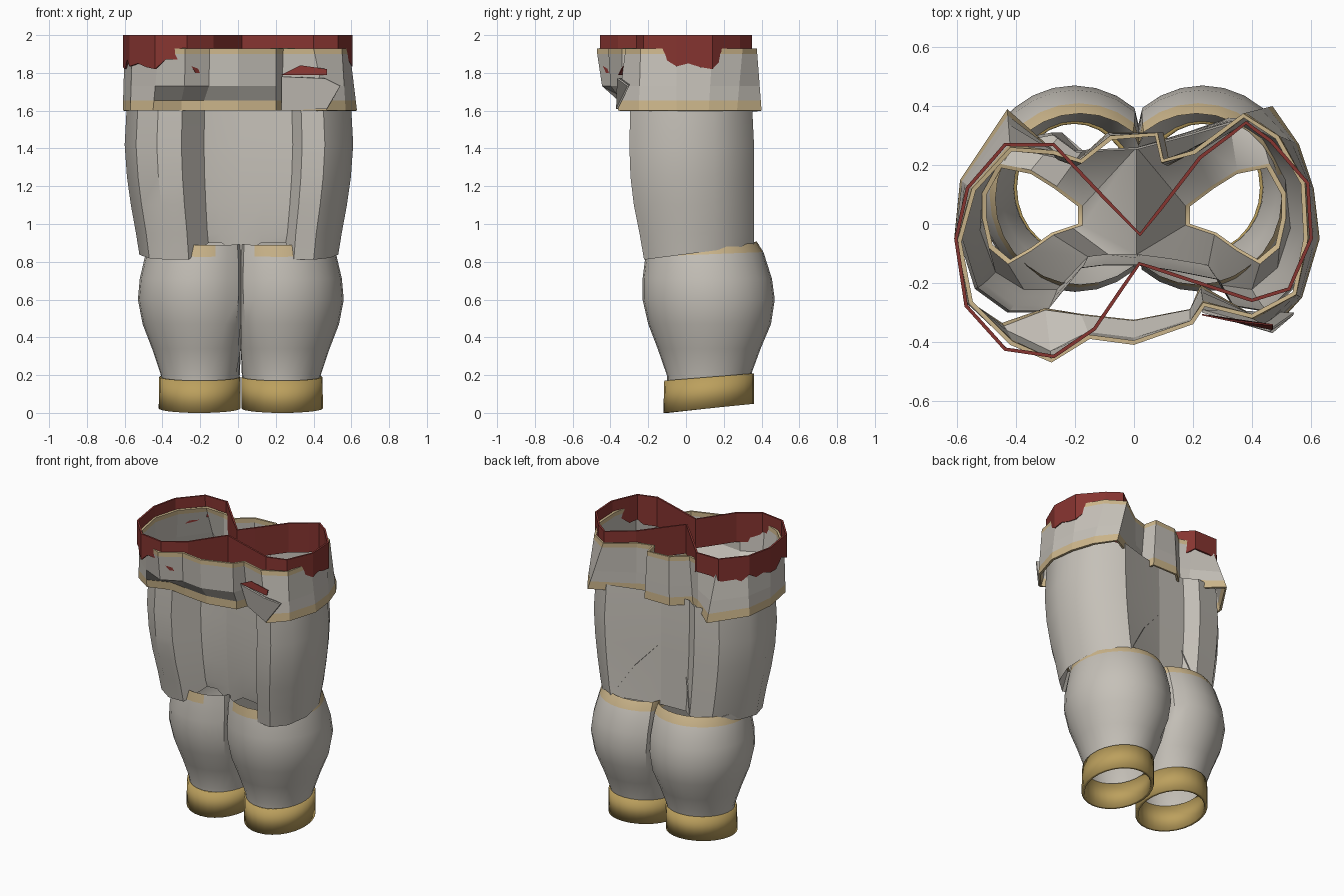
import bpy, math

cube = bpy.data.objects.get("Cube")
if cube:
    bpy.data.objects.remove(cube, do_unlink=True)


def material(name, rgb):
    m = bpy.data.materials.new(name)
    m.use_nodes = True
    m.diffuse_color = (*rgb, 1)
    m.node_tree.nodes["Principled BSDF"].inputs["Base Color"].default_value = (*rgb, 1)
    return m


CLOTH = material("grey_cloth", (.56, .53, .48))
TAN = material("tan_trim", (.61, .47, .26))
GOLD = material("gold_cuff", (.50, .35, .11))
RED = material("dark_red", (.24, .035, .03))


def loft(name, rows, mats, trim_rows=(), thick=0.0, smooth=True, closed=True,
         trim_here=lambda x, y: True):
    """Rings joined bottom to top; trim_rows take the second material."""
    n = len(rows[0])
    verts = [p for row in rows for p in row]
    faces, slots = [], []
    for r in range(len(rows) - 1):
        for i in range(n if closed else n - 1):
            j = (i + 1) % n
            faces.append((r * n + i, r * n + j, (r + 1) * n + j, (r + 1) * n + i))
            a, b = rows[r][i], rows[r][j]
            trim = r in trim_rows and trim_here((a[0] + b[0]) / 2, (a[1] + b[1]) / 2)
            slots.append(int(trim))
    return make(name, verts, faces, mats, slots, thick, smooth)


def make(name, verts, faces, mats, slots=None, thick=0.0, smooth=False):
    me = bpy.data.meshes.new(name)
    me.from_pydata(verts, [], faces)
    for m in mats:
        me.materials.append(m)
    if slots:
        me.polygons.foreach_set("material_index", slots)
    ob = bpy.data.objects.new(name, me)
    bpy.context.collection.objects.link(ob)
    if smooth:
        bpy.ops.object.select_all(action='DESELECT')
        ob.select_set(True)
        bpy.context.view_layer.objects.active = ob
        bpy.ops.object.shade_smooth_by_angle(angle=math.radians(35))
    if thick:
        mod = ob.modifiers.new("thickness", 'SOLIDIFY')
        mod.thickness = thick
        mod.offset = -1
    return ob


AXIS = .015


def oval(side, x0, x1, y0, y1, z, tilt=0.0, n=28):
    """Oval ring cut flat at the middle plane, mirrored by side, sloping along y."""
    ring = []
    for k in range(n):
        a = math.tau * k / n
        x = max(0, (x0 + x1) / 2 + (x1 - x0) / 2 * math.cos(a))
        y = (y0 + y1) / 2 + (y1 - y0) / 2 * math.sin(a)
        ring.append((AXIS + side * x, y, z + tilt * y))
    return ring if side > 0 else ring[::-1]


# Thigh outlines, from the inner front round the outside to the inner back
THIGH = {
    1: [(.01, -.14), (.14, -.16), (.29, -.19), (.34, -.28), (.46, -.3), (.56, -.2),
        (.61, -.02), (.59, .15), (.5, .29), (.37, .36), (.2, .31), (.01, .26)],
    -1: [(-.01, -.14), (.1, -.14), (.18, -.15), (.3, -.3), (.43, -.3), (.54, -.22),
         (.6, -.03), (.58, .13), (.45, .28), (.28, .31), (.2, .25), (-.01, .26)],
}
# height, sideways scale, front scale, back scale
THIGH_LEVELS = [(.95, .9, .82, 1.0), (1.1, .945, .92, 1.0), (1.25, .98, .98, 1.0),
                (1.42, 1.0, 1.0, 1.0), (1.64, .98, .98, .97)]
# Opening inside the thigh, point for point with the outlines
OPENING = [(.19, .0), (.22, -.01), (.28, -.03), (.35, -.08), (.42, -.12), (.48, -.07),
           (.5, .02), (.5, .1), (.45, .19), (.35, .17), (.27, .12), (.19, .06)]


def thigh_ring(side, sx, front, back, height):
    ring = []
    for i, (x, y) in enumerate(THIGH[side]):
        y *= front if y < 0 else back
        ring.append((side * x * sx, y, height(i, y)))
    return ring if side > 0 else ring[::-1]


def opening_ring(side, grow, z):
    ring = [(side * (.35 + (x - .35) * grow), .04 + (y - .04) * grow, z)
            for x, y in OPENING]
    return ring if side > 0 else ring[::-1]


def hem(i, y):
    return .9 if i in (1, 2) else .84 + .13 * y


def crotch(i, y):
    return {0: 1.3, 11: 1.3, 1: 1.12, 10: 1.12}.get(i, hem(i, y))


for side, word in ((1, "left"), (-1, "right")):
    # Ankle cuff
    loft(word + "_cuff", [oval(side, .003, .435, -.12, .36, .012, .1),
                          oval(side, .003, .432, -.115, .36, .18, .08)],
         [GOLD], thick=.02)

    # Calf with a trimmed top edge
    calf = [(.015, .415, -.1, .34, .13, .08), (.005, .425, -.1, .35, .2, .05),
            (-.04, .47, -.15, .395, .34, 0), (-.09, .52, -.2, .45, .47, 0),
            (-.11, .545, -.23, .47, .6, 0), (-.11, .535, -.23, .455, .71, 0),
            (-.1, .505, -.215, .41, .835, .04), (-.09, .485, -.205, .375, .895, .03)]
    loft(word + "_calf", [oval(side, *c) for c in calf], [CLOTH, TAN], (6,),
         trim_here=lambda x, y: y > 0 or abs(x) > .1)

    # Thigh shell, open towards the other leg
    rows = [thigh_ring(side, .87, .74, 1.0, hem)]
    rows += [thigh_ring(side, sx, f, b, lambda i, y, z=z: z)
             for z, sx, f, b in THIGH_LEVELS]
    loft(word + "_thigh", rows, [CLOTH], closed=False)

    # Lining that falls from the crotch to a trimmed opening
    loft(word + "_thigh_lining",
         [opening_ring(side, 1, .9), opening_ring(side, 1.1, .905),
          thigh_ring(side, .87, .74, 1.0, crotch)], [CLOTH, TAN], (0,))

# Waistband: outlines of the upper and lower edges, from the front centre
UPPER = [(0, -.41), (.2, -.34), (.24, -.28), (.4, -.32), (.55, -.24), (.59, -.05),
         (.58, .14), (.49, .3), (.37, .375), (.2, .25), (.1, .22), (.08, .31),
         (-.08, .3), (-.18, .22), (-.27, .25), (-.42, .26), (-.55, .12), (-.6, -.06),
         (-.56, -.27), (-.42, -.41), (-.28, -.47), (-.15, -.39)]
LOWER = [(0, -.34), (.2, -.3), (.23, -.22), (.47, -.36), (.57, -.25), (.63, -.05),
         (.61, .12), (.56, .27), (.47, .4), (.2, .26), (.12, .21), (.1, .31),
         (-.09, .31), (-.2, .21), (-.25, .23), (-.43, .39), (-.59, .15), (-.61, -.05),
         (-.57, -.27), (-.45, -.35), (-.3, -.3), (-.18, -.32)]


def band_ring(z, overhang):
    """The front folds over by its own amount; the rest leans evenly."""
    ring = []
    for i, ((a, b), (c, d)) in enumerate(zip(LOWER, UPPER)):
        t = overhang if i in (0, 1, 20, 21) else (z - 1.6) / .33
        ring.append((a + (c - a) * t, b + (d - b) * t, z))
    return ring


loft("waistband", [band_ring(1.6, 0), band_ring(1.655, .03), band_ring(1.73, .85),
                   band_ring(1.9, 1), band_ring(1.93, 1)],
     [CLOTH, TAN], (0, 3), thick=.015, smooth=False)

# Front flap fold and the red lining showing through its slit
make("front_flap", [(.23, -.225, 1.6), (.47, -.37, 1.61), (.54, -.31, 1.73),
                    (.46, -.365, 1.77), (.23, -.3, 1.78)],
     [(0, 1, 2, 3, 4)], [CLOTH], thick=.01)
make("flap_lining", [(.23, -.31, 1.79), (.47, -.36, 1.79), (.47, -.345, 1.82),
                     (.33, -.33, 1.84)],
     [(0, 1, 2, 3)], [RED], thick=.005)

# Red inner band, pinched at the middle, with a ragged lower edge outside the waistband
PINCHED = [(.02, -.14), (.17, -.19), (.4, -.265), (.53, -.225), (.607, -.05),
           (.595, .14), (.47, .285), (.38, .35), (.22, .23), (.02, -.03),
           (-.27, .275), (-.44, .275), (-.57, .125), (-.61, -.05), (-.575, -.28),
           (-.44, -.43), (-.27, -.455), (-.13, -.36)]
edge = []
for k, (x, y) in enumerate(PINCHED):
    x2, y2 = PINCHED[(k + 1) % len(PINCHED)]
    edge += [(x + (x2 - x) * t, y + (y2 - y) * t) for t in (0, .33, .67)]


def tooth(k, x):
    if x > .5 or x < -.4:
        return (1.82, 1.87, 1.835, 1.85, 1.83)[k % 5]
    return 1.87 if x < -.25 else 1.8


ragged = [(x, y, tooth(k, x)) for k, (x, y) in enumerate(edge)]
loft("red_band", [ragged, [(x, y, 2.0) for x, y in edge]], [RED],
     thick=.012, smooth=False)
